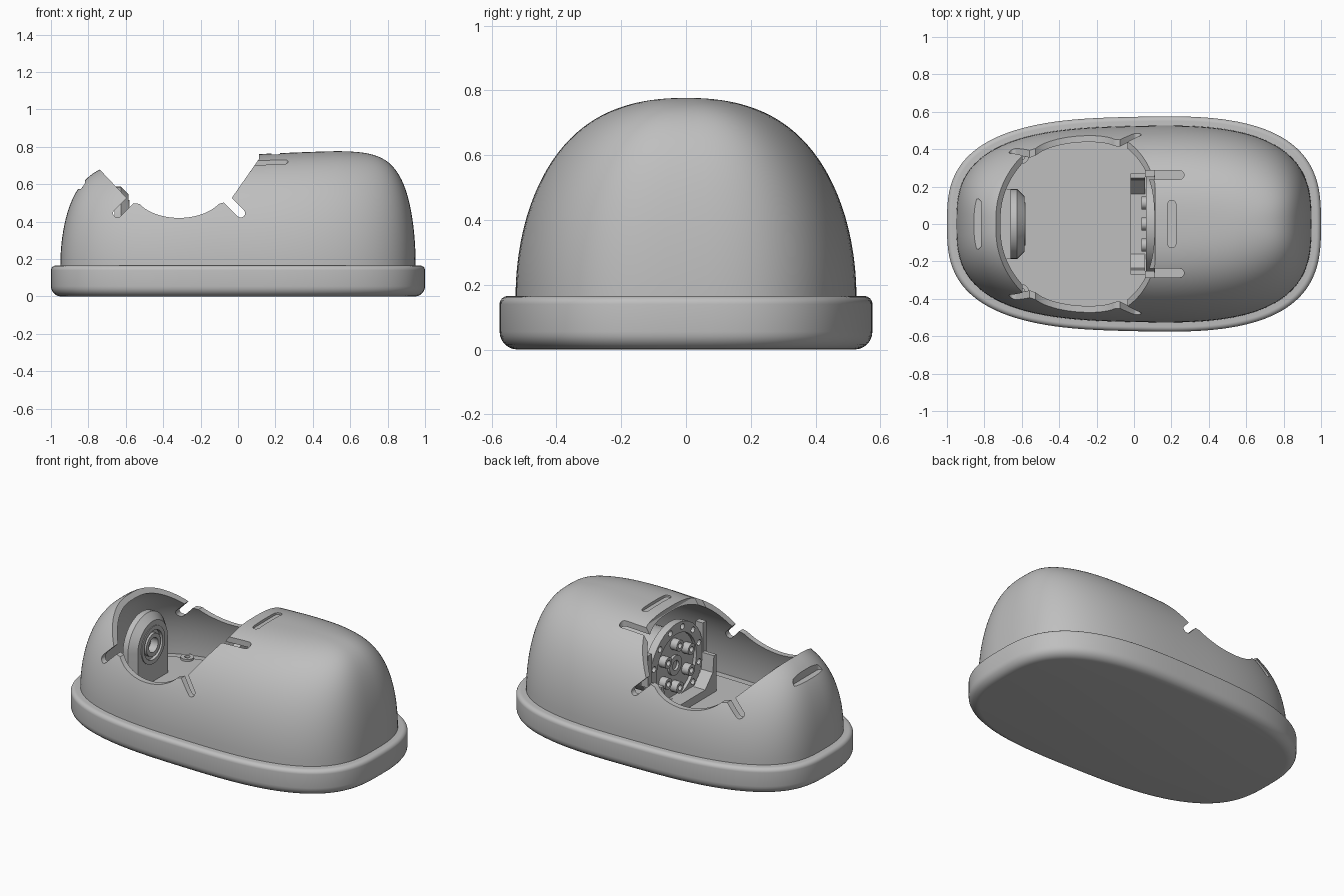
import bpy, bmesh, math

old = bpy.data.objects.get("Cube")
if old:
    bpy.data.objects.remove(old, do_unlink=True)

grey = bpy.data.materials.new("satin grey")
grey.use_nodes = True
grey.diffuse_color = (0.52, 0.52, 0.52, 1)
grey.node_tree.nodes["Principled BSDF"].inputs["Base Color"].default_value = (0.52, 0.52, 0.52, 1)


def loft(name, rings, wrap=False):
    """Skin a list of equal-length point rings; cap the ends or wrap around."""
    bm = bmesh.new()
    loops = [[bm.verts.new(p) for p in ring] for ring in rings]
    n = len(loops[0])
    pairs = list(zip(loops, loops[1:]))
    if wrap:
        pairs.append((loops[-1], loops[0]))
    else:
        bm.faces.new(loops[0])
        bm.faces.new(loops[-1])
    for a, b in pairs:
        for i in range(n):
            j = (i + 1) % n
            bm.faces.new((a[i], a[j], b[j], b[i]))
    bmesh.ops.recalc_face_normals(bm, faces=bm.faces)
    mesh = bpy.data.meshes.new(name)
    bm.to_mesh(mesh)
    bm.free()
    mesh.materials.append(grey)
    obj = bpy.data.objects.new(name, mesh)
    bpy.context.collection.objects.link(obj)
    return obj


def activate(obj):
    bpy.ops.object.select_all(action='DESELECT')
    obj.select_set(True)
    bpy.context.view_layer.objects.active = obj


def smooth(obj, angle=30):
    activate(obj)
    bpy.ops.object.shade_smooth_by_angle(angle=math.radians(angle))
    return obj


def cut(obj, cutters):
    activate(obj)
    for c in cutters:
        mod = obj.modifiers.new("cut", 'BOOLEAN')
        mod.operation, mod.solver, mod.object = 'DIFFERENCE', 'EXACT', c
        bpy.ops.object.modifier_apply(modifier=mod.name)
        bpy.data.objects.remove(c, do_unlink=True)


def prism(name, pts, axis, lo, hi):
    """Extrude a 2D outline along one axis."""
    place = {'x': lambda p, t: (t, p[0], p[1]),
             'y': lambda p, t: (p[0], t, p[1]),
             'z': lambda p, t: (p[0], p[1], t)}[axis]
    return loft(name, [[place(p, t) for p in pts] for t in (lo, hi)])


def box(name, x0, x1, y0, y1, z0, z1):
    return prism(name, [(x0, y0), (x1, y0), (x1, y1), (x0, y1)], 'z', z0, z1)


def circle(cx, cy, r, n=40):
    return [(cx + r * math.cos(2 * math.pi * i / n),
             cy + r * math.sin(2 * math.pi * i / n)) for i in range(n)]


def slot(ax, ay, bx, by, r, n=10):
    """Stadium outline between two centres."""
    ang = math.atan2(by - ay, bx - ax)
    out = []
    for cx, cy, start in ((bx, by, ang - math.pi / 2), (ax, ay, ang + math.pi / 2)):
        out += [(cx + r * math.cos(start + math.pi * i / n),
                 cy + r * math.sin(start + math.pi * i / n)) for i in range(n + 1)]
    return out


def tube(name, cy, cz, r_out, r_in, x0, x1):
    """Ring whose axis runs along x."""
    rings = [[(x, y, z) for y, z in circle(cy, cz, r)]
             for r, x in ((r_out, x0), (r_out, x1), (r_in, x1), (r_in, x0))]
    return smooth(loft(name, rings, wrap=True))


def plan(a, b, n=128):
    """Egg-like rounded oblong outline."""
    pts = []
    for i in range(n):
        c, s = math.cos(2 * math.pi * i / n), math.sin(2 * math.pi * i / n)
        x = math.copysign(abs(c) ** (2 / 2.9), c)
        y = math.copysign(abs(s) ** (2 / 2.9), s)
        pts.append((a * x, b * y * (1 + 0.04 * x)))
    return pts


def slab(name, profile):
    return smooth(loft(name, [[(x, y, z) for x, y in plan(1 - i, 0.573 - i)]
                              for i, z in profile]), 40)


def dome(name, inset, z0, top, steps=40):
    """Boxy dome whose crown sinks gently towards -x."""
    rings = []
    for k in range(steps + 1):
        t = math.pi / 2 * (1 - (1 - k / (steps + 1)) ** 2)
        h, c = math.sin(t), math.cos(t)
        ring = []
        for x, y in plan(0.95 - inset, 0.524 - inset):
            x *= c ** (2 / 10 if x > 0 else 2 / 8)
            drop = 0.045 * max(0, 0.55 - x) ** 1.2
            ring.append((x, y * c ** (2 / 2.75), z0 + h * (top - z0 - drop)))
        rings.append(ring)
    return loft(name, rings)


# Rounded base and floor plate
arc = [math.radians(15 * i) for i in range(7)]
profile = [(0.055 * (1 - math.sin(t)), 0.055 * (1 - math.cos(t))) for t in arc]
profile += [(0.025 * (1 - math.cos(t)), 0.14 + 0.025 * math.sin(t)) for t in arc]
slab("base", profile)
slab("floor_plate", [(0.13, 0.16), (0.13, 0.172)])

# Hollow shell with the saddle opening, notches and grooves
shell = dome("shell", 0, 0.16, 0.778)
mid = -0.315
opening = [(mid + 0.245 * math.sin(t), 0.42 + 0.15 * (1 - math.cos(t)))
           for t in [math.radians(6 * i) for i in range(-10, 11)]]
opening = [(-0.92, 0.87), (-0.57, 0.50)] + opening + [(-0.045, 0.51), (0.112, 0.735), (0.112, 0.95), (-0.92, 0.95)]
cutters = [dome("cavity", 0.03, 0.15, 0.748), prism("opening", opening, 'y', -1, 1)]
for s in (-1, 1):
    cutters.append(prism("side_notch", slot(mid + s * 0.33, 0.445, mid + s * 0.22, 0.555, 0.023), 'y', -1, 1))
    cutters.append(prism("top_notch", slot(0, s * 0.262, 0.245, s * 0.262, 0.023), 'z', 0.6, 0.9))
cutters.append(prism("top_groove", slot(0.202, -0.105, 0.202, 0.105, 0.022), 'z', 0.748, 0.9))
cutters.append(prism("end_groove", slot(-0.838, -0.115, -0.838, 0.115, 0.02), 'z', 0.574, 0.9))
cut(shell, cutters)
smooth(shell)

# Bearing block: chamfered arch on a rear foot
block_rings = []
for x, inset in ((-0.66, 0), (-0.625, 0), (-0.585, 0.04)):
    r = 0.187 - inset
    arch = [(r * math.cos(math.radians(9 * i)), 0.4 + r * math.sin(math.radians(9 * i))) for i in range(21)]
    arch += [(-r, 0.165), (r, 0.165)]
    block_rings.append([(x, y, z) for y, z in arch])
block = loft("bearing_block", block_rings)
cut(block, [prism("bearing_seat", circle(0, 0.4, 0.115), 'x', -0.63, -0.5)])
smooth(block)
box("bearing_foot", -0.715, -0.65, -0.187, 0.187, 0.165, 0.3)
tube("bearing_outer_ring", 0, 0.4, 0.115, 0.09, -0.63, -0.58)
tube("bearing_inner_ring", 0, 0.4, 0.07, 0.045, -0.63, -0.58)
tube("bearing_seal", 0, 0.4, 0.092, 0.068, -0.63, -0.6)

# Drive flange with ring, rotor and bolts
cz = 0.41
ring = tube("flange_ring", 0, cz, 0.26, 0.195, 0.065, 0.112)
holes = []
for i in range(12):
    a = math.radians(30 * i + 15)
    holes.append(prism("ring_hole", circle(0.228 * math.cos(a), cz + 0.228 * math.sin(a), 0.018, 16), 'x', 0.0, 0.09))
cut(ring, holes)
smooth(ring)
smooth(prism("rotor", circle(0, cz, 0.197), 'x', 0.085, 0.13))
tube("rotor_hub", 0, cz, 0.06, 0.03, 0.07, 0.09)
for i in range(6):
    a = math.radians(60 * i + 30)
    y, z = 0.13 * math.cos(a), cz + 0.13 * math.sin(a)
    tube("rotor_bolt", y, z, 0.034, 0.017, 0.04, 0.09)
    prism("bolt_socket", circle(y, z, 0.019, 6), 'x', 0.06, 0.09)
smooth(prism("motor_body", circle(0, cz, 0.19), 'x', 0.12, 0.4))

# Flange bracket and side tabs
box("bracket_foot", -0.02, 0.1, -0.27, 0.27, 0.165, 0.22)
for s in (-1, 1):
    prism("bracket_cheek", [(s * 0.27, 0.21), (s * 0.27, 0.4), (s * 0.245, 0.4), (s * 0.235, 0.3), (s * 0.15, 0.21)],
          'x', -0.02, 0.06)
    box("flange_tab", 0.06, 0.11, s * 0.268 - 0.018, s * 0.268 + 0.018, 0.38, 0.58)

# Floor screw bosses
for s in (-1, 1):
    boss = prism("screw_boss", circle(-0.6, s * 0.36, 0.038), 'z', 0.16, 0.185)
    cut(boss, [prism("boss_hole", circle(-0.6, s * 0.36, 0.016, 20), 'z', 0.17, 0.3)])
    smooth(boss)
